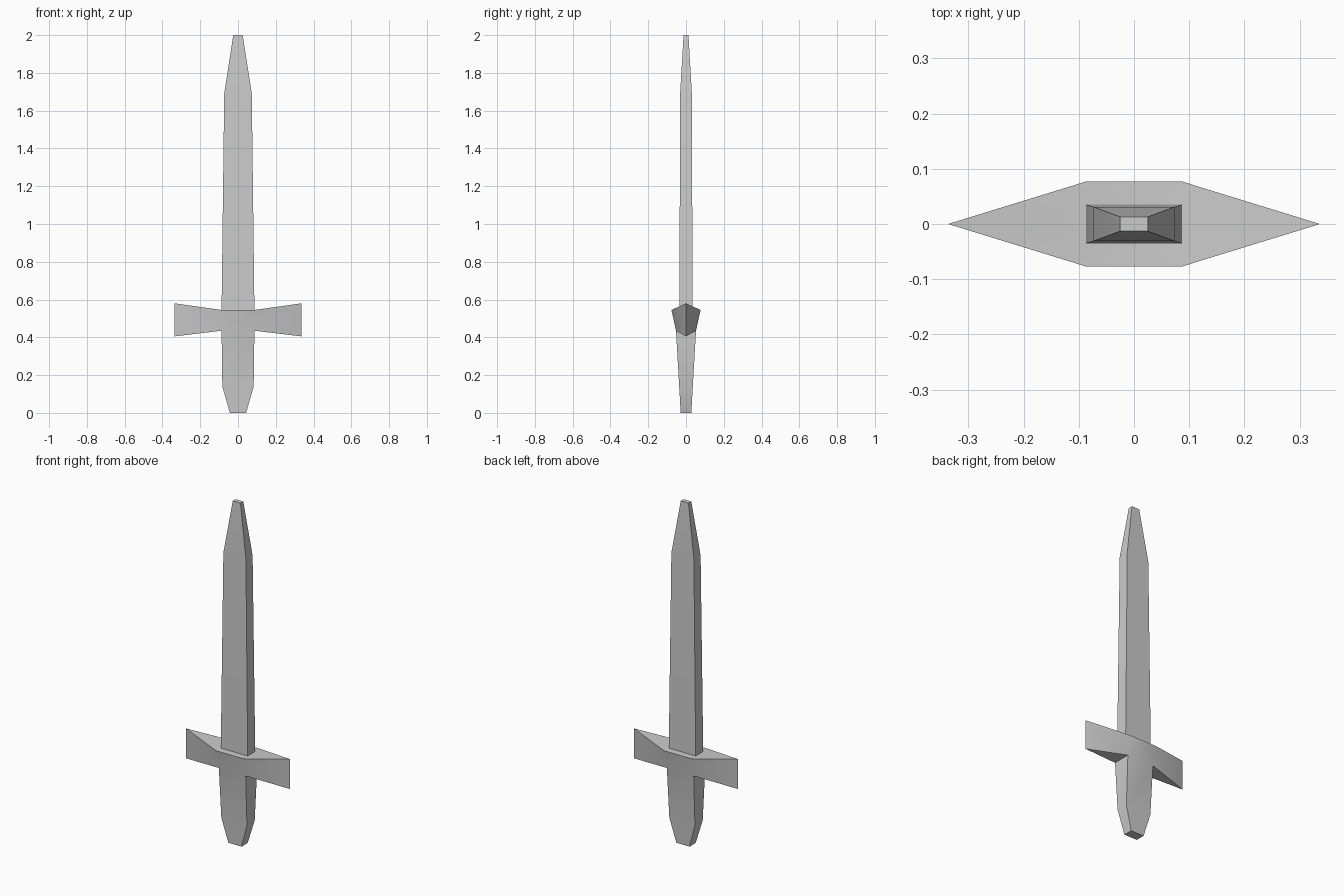
import bpy, bmesh, math

if "Cube" in bpy.data.objects:
    bpy.data.objects.remove(bpy.data.objects["Cube"])


def ring(bm, hx, hy, z):
    """Rectangular cross-section at height z."""
    return [bm.verts.new((sx * hx, sy * hy, z))
            for sx, sy in ((-1, -1), (1, -1), (1, 1), (-1, 1))]


def bridge(bm, a, b, sides=range(4)):
    for i in sides:
        j = (i + 1) % 4
        bm.faces.new((a[i], a[j], b[j], b[i]))


def finish(bm, name):
    bmesh.ops.recalc_face_normals(bm, faces=bm.faces)
    mesh = bpy.data.meshes.new(name)
    bm.to_mesh(mesh)
    bm.free()
    obj = bpy.data.objects.new(name, mesh)
    bpy.context.collection.objects.link(obj)
    bpy.context.view_layer.objects.active = obj
    obj.select_set(True)
    bpy.ops.object.shade_smooth_by_angle(angle=math.radians(30))
    obj.select_set(False)


# Blade: tapered bar with a narrowed blunt tip, open where it meets the hilt
BLADE_BASE = (0.087, 0.035, 0.545)
bm = bmesh.new()
rings = [ring(bm, *r) for r in (BLADE_BASE, (0.073, 0.031, 1.69), (0.025, 0.013, 2.0))]
for a, b in zip(rings, rings[1:]):
    bridge(bm, a, b)
bm.faces.new(rings[-1])
finish(bm, "blade")

# Hilt: grip widening up to the guard, with a ledge in front of and behind the blade
bm = bmesh.new()
foot, heel, low, high = [ring(bm, *r) for r in (
    (0.043, 0.028, 0.0), (0.083, 0.036, 0.14), (0.087, 0.053, 0.435), (0.087, 0.077, 0.545))]
bm.faces.new(foot)
bridge(bm, foot, heel)
bridge(bm, heel, low)
bridge(bm, low, high, sides=(0, 2))
ledge = ring(bm, *BLADE_BASE)
bridge(bm, high, ledge, sides=(0, 2))

# Guard wings: each closes to a vertical edge at its outer end
for sx, i, j, in ((1, 1, 2), (-1, 3, 0)):
    bottom = bm.verts.new((sx * 0.337, 0, 0.405))
    top = bm.verts.new((sx * 0.337, 0, 0.58))
    bm.faces.new((high[i], ledge[i], ledge[j], high[j], top))
    bm.faces.new((low[i], low[j], bottom))
    for k in (i, j):
        bm.faces.new((low[k], bottom, top, high[k]))
finish(bm, "hilt_and_guard")
